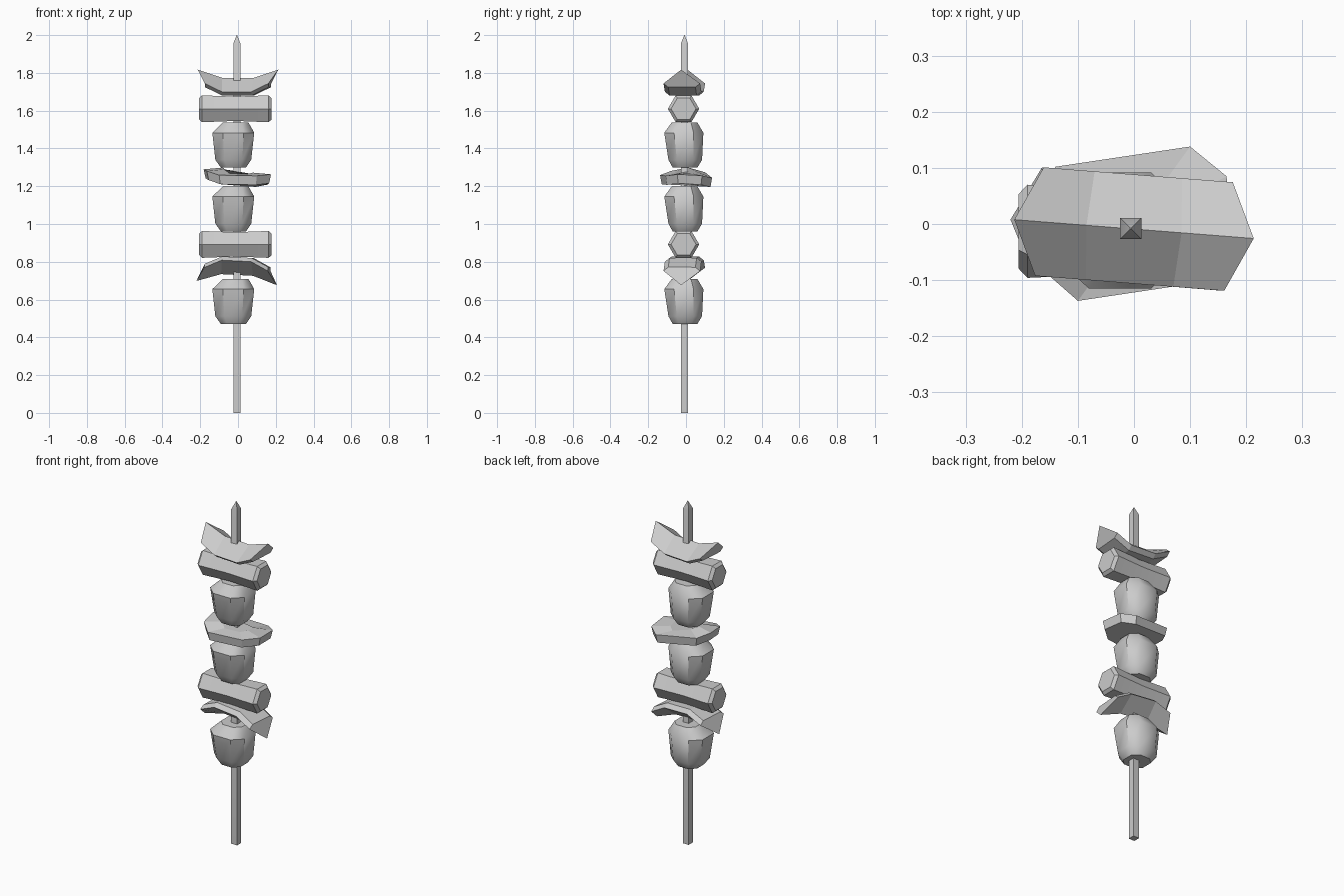
import bpy, bmesh, math
from mathutils import Matrix

if "Cube" in bpy.data.objects:
    bpy.data.objects.remove(bpy.data.objects["Cube"])


def loft(name, rings, matrix=Matrix(), smooth=None):
    """Skin a stack of equal-sized closed rings and cap both ends."""
    bm = bmesh.new()
    vs = [[bm.verts.new(p) for p in ring] for ring in rings]
    n = len(vs[0])
    for a, b in zip(vs, vs[1:]):
        for i in range(n):
            j = (i + 1) % n
            bm.faces.new((a[i], a[j], b[j], b[i]))
    bm.faces.new(vs[0][::-1])
    bm.faces.new(vs[-1])
    bmesh.ops.recalc_face_normals(bm, faces=bm.faces)
    me = bpy.data.meshes.new(name)
    bm.to_mesh(me)
    bm.free()
    me.transform(matrix)
    ob = bpy.data.objects.new(name, me)
    bpy.context.collection.objects.link(ob)
    if smooth:
        bpy.ops.object.select_all(action='DESELECT')
        ob.select_set(True)
        bpy.context.view_layer.objects.active = ob
        bpy.ops.object.shade_smooth_by_angle(angle=math.radians(smooth))
    return ob


def cut_box(x0, x1, y0, y1, z, cut=0.25):
    """Rectangle with cut corners."""
    a, b = (x1 - x0) * cut, (y1 - y0) * cut
    return [(x0 + a, y0, z), (x1 - a, y0, z), (x1, y0 + b, z), (x1, y1 - b, z),
            (x1 - a, y1, z), (x0 + a, y1, z), (x0, y1 - b, z), (x0, y0 + b, z)]


# Square stick with a pointed tip
CX, CY = -0.006, -0.008
stick = []
for z, r in ((0, .019), (1.955, .019), (2.0, .001)):
    stick.append([(CX + sx * r, CY + sy * r, z)
                  for sx, sy in ((-1, -1), (1, -1), (1, 1), (-1, 1))])
loft("stick", stick, smooth=30)

# Meat chunks, tapered towards the bottom
meat = [cut_box(-.09, .042, -.07, .06, 0),
        cut_box(-.12, .07, -.093, .085, .042),
        cut_box(-.136, .086, -.115, .092, .185),
        cut_box(-.08, .055, -.075, .06, .24)]
for i, z in enumerate((.47, .96, 1.298)):
    loft(f"meat_chunk_{i + 1}", meat, Matrix.Translation((0, 0, z)), smooth=40)

# Six-sided sausage pieces with a slight waist
sausage = []
for x, r in ((-.206, .066), (-.19, .083), (-.015, .075), (.162, .083), (.178, .066)):
    sausage.append([(x, -.013 + r * math.cos(k * math.pi / 3),
                     r * .99 * math.sin(k * math.pi / 3)) for k in range(6)])
for i, z in enumerate((.892, 1.61)):
    loft(f"sausage_{i + 1}", sausage, Matrix.Translation((0, 0, z)), smooth=40)

# Bent pepper wedges: ridge on one side, flat on the other, pointed ends
wedge = []
for ridge_x, edge_x, ridge_z, edge_z in ((-.214, -.169, .135, .062), (-.085, -.078, .092, .018),
                                         (.085, .078, .092, .018), (.214, .169, .135, .062)):
    low = edge_z - .02
    wedge.append([(ridge_x, 0, ridge_z), (edge_x, -.097, edge_z), (edge_x, -.072, low),
                  (edge_x, .072, low), (edge_x, .097, edge_z)])
turn = Matrix.Rotation(math.radians(-4.5), 4, 'Z')
loft("pepper_upper", wedge, Matrix.Translation((0, -.009, 1.682)) @ turn)
flip = Matrix.Rotation(math.pi, 4, 'X')
tilt = Matrix.Rotation(math.radians(3), 4, 'Y')
loft("pepper_lower", wedge, Matrix.Translation((0, -.009, .822)) @ tilt @ turn @ flip)

# Thin tilted onion slice in the middle
outline = [(-.1, -.137), (.1, -.107), (.175, -.045), (.165, .085),
           (.1, .138), (-.14, .102), (-.182, .03), (-.165, -.08)]
onion = [[(x * s, y * s, z - .07 * x - 1.4 * y * y) for x, y in outline]
         for z, s in ((1.23, .94), (1.278, 1.0), (1.287, .45))]
loft("onion_slice", onion)
